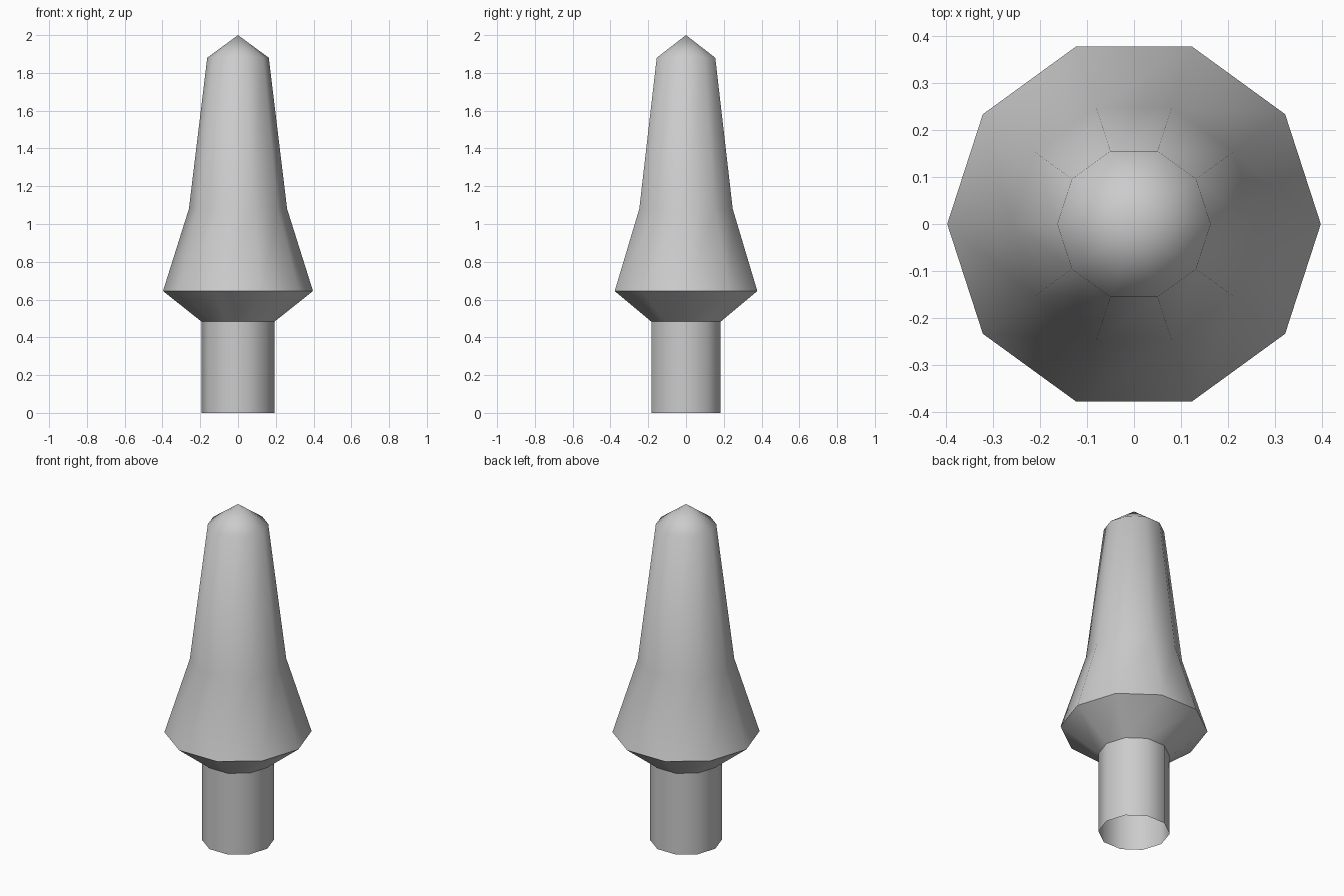
import bpy
import bmesh
from math import cos, sin, pi, radians

cube = bpy.data.objects.get("Cube")
if cube:
    bpy.data.objects.remove(cube, do_unlink=True)

SIDES = 10
# Radius and height of each ring, from the open foot to the shoulder of the tip
PROFILE = [(0.193, 0), (0.193, 0.483), (0.397, 0.645), (0.26, 1.08), (0.163, 1.88)]
TIP_HEIGHT = 2

grey = bpy.data.materials.new("plain_grey")
grey.use_nodes = True
colour = (0.6, 0.6, 0.6, 1)
grey.diffuse_color = colour
grey.node_tree.nodes["Principled BSDF"].inputs["Base Color"].default_value = colour

# Ten-sided peg: hollow stem, flared collar, tapering body and pointed tip
bm = bmesh.new()
rings = [[bm.verts.new((r * cos(2 * pi * i / SIDES), r * sin(2 * pi * i / SIDES), z))
          for i in range(SIDES)] for r, z in PROFILE]
tip = bm.verts.new((0, 0, TIP_HEIGHT))
for i in range(SIDES):
    j = (i + 1) % SIDES
    for low, high in zip(rings, rings[1:]):
        bm.faces.new((low[i], low[j], high[j], high[i]))
    bm.faces.new((rings[-1][i], rings[-1][j], tip))

mesh = bpy.data.meshes.new("pointed_peg")
bm.to_mesh(mesh)
bm.free()
mesh.materials.append(grey)
peg = bpy.data.objects.new("pointed_peg", mesh)
bpy.context.collection.objects.link(peg)

# Soft body with crisp collar edges
bpy.ops.object.select_all(action='DESELECT')
peg.select_set(True)
bpy.context.view_layer.objects.active = peg
bpy.ops.object.shade_smooth_by_angle(angle=radians(48))
